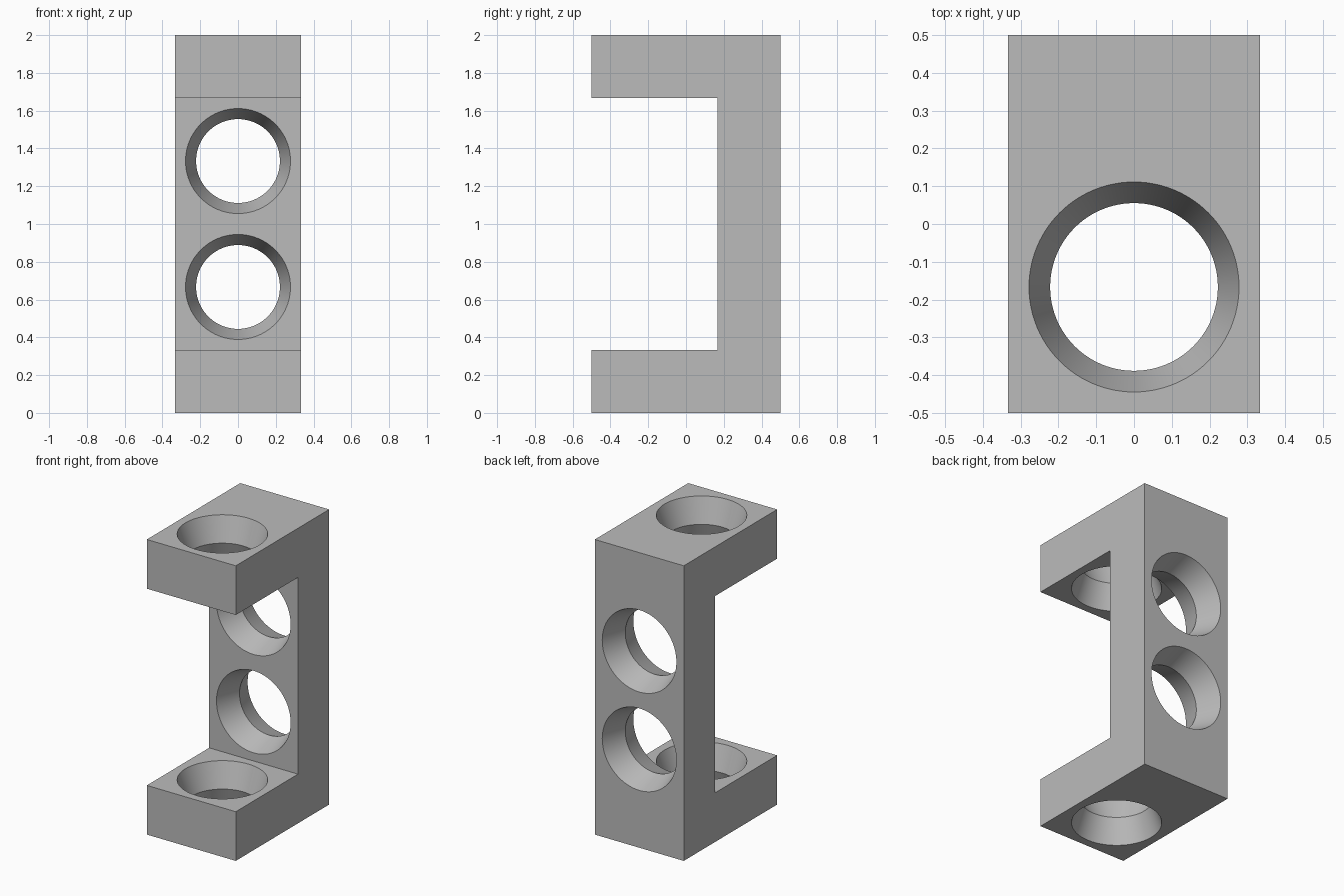
import bpy, bmesh, math
from mathutils import Matrix, Vector

# Remove the default cube
if "Cube" in bpy.data.objects:
    bpy.data.objects.remove(bpy.data.objects["Cube"], do_unlink=True)

THIRD = 1 / 3            # plate thickness
HALF = THIRD / 2
RIM, WAIST = 0.278, 0.222
OVER = 0.02              # cutter overshoot past each surface

# Single grey material
grey = bpy.data.materials.new("plain grey")
grey.use_nodes = True
colour = (0.5, 0.5, 0.5, 1)
grey.diffuse_color = colour
grey.node_tree.nodes["Principled BSDF"].inputs["Base Color"].default_value = colour


def make_object(name, bm):
    bmesh.ops.recalc_face_normals(bm, faces=bm.faces)
    mesh = bpy.data.meshes.new(name)
    bm.to_mesh(mesh)
    bm.free()
    mesh.materials.append(grey)
    obj = bpy.data.objects.new(name, mesh)
    bpy.context.collection.objects.link(obj)
    return obj


# C-shaped bracket: side profile extruded across its width
profile = [(-0.5, 0), (0.5, 0), (0.5, 2), (-0.5, 2),
           (-0.5, 2 - THIRD), (HALF, 2 - THIRD), (HALF, THIRD), (-0.5, THIRD)]
bm = bmesh.new()
side = bm.faces.new([bm.verts.new((-THIRD, y, z)) for y, z in profile])
ext = bmesh.ops.extrude_face_region(bm, geom=[side])
moved = [v for v in ext["geom"] if isinstance(v, bmesh.types.BMVert)]
bmesh.ops.translate(bm, verts=moved, vec=(2 * THIRD, 0, 0))
bracket = make_object("bracket", bm)


def add_hole(name, centre, along_y=False):
    """Cut an hourglass hole, narrowest halfway through the plate."""
    end = HALF + OVER
    wide = WAIST + (RIM - WAIST) * end / HALF
    bm = bmesh.new()
    pts = [(0, -end), (wide, -end), (WAIST, 0), (wide, end), (0, end)]
    verts = [bm.verts.new((r, 0, z)) for r, z in pts]
    edges = [bm.edges.new(pair) for pair in zip(verts, verts[1:])]
    bmesh.ops.spin(bm, geom=verts + edges, cent=(0, 0, 0), axis=(0, 0, 1),
                   angle=math.tau, steps=96)
    bmesh.ops.remove_doubles(bm, verts=bm.verts, dist=0.0001)
    turn = Matrix.Rotation(math.pi / 2 if along_y else 0, 4, "X")
    bm.transform(Matrix.Translation(Vector(centre)) @ turn)
    cutter = make_object(name, bm)
    cutter.hide_render = True
    cut = bracket.modifiers.new(name, "BOOLEAN")
    cut.operation = "DIFFERENCE"
    cut.solver = "EXACT"
    cut.object = cutter
    return cutter


# Holes through both arms and two through the back wall
cutters = [
    add_hole("lower_arm_hole", (0, -HALF, HALF)),
    add_hole("upper_arm_hole", (0, -HALF, 2 - HALF)),
    add_hole("lower_wall_hole", (0, THIRD, 2 * THIRD), True),
    add_hole("upper_wall_hole", (0, THIRD, 4 * THIRD), True),
]

# Apply the cuts, drop the cutters and smooth the hole walls
bpy.ops.object.select_all(action="DESELECT")
bpy.context.view_layer.objects.active = bracket
bracket.select_set(True)
for mod in list(bracket.modifiers):
    bpy.ops.object.modifier_apply(modifier=mod.name)
for cutter in cutters:
    bpy.data.objects.remove(cutter, do_unlink=True)
bpy.ops.object.shade_smooth_by_angle(angle=math.radians(20))
